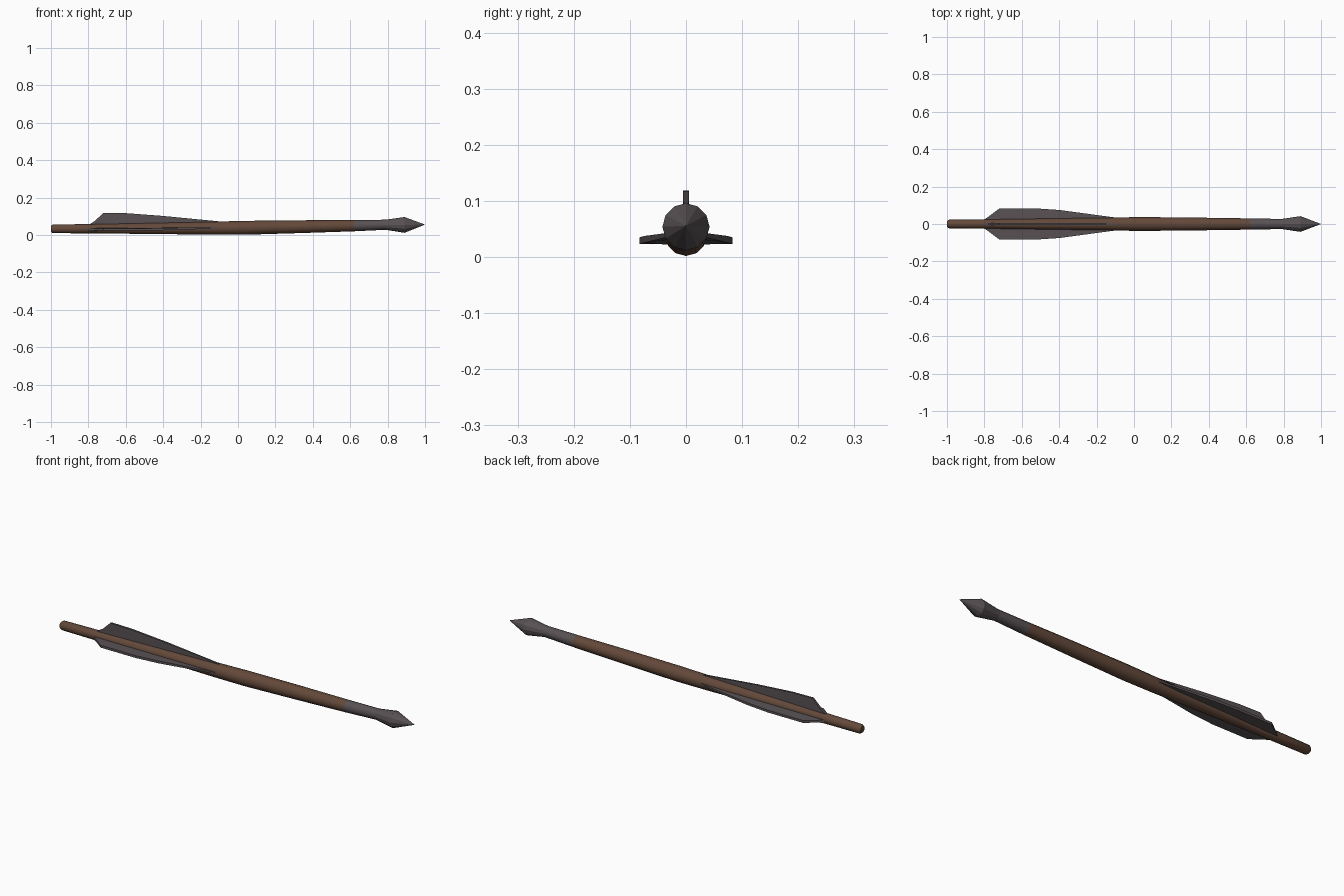
import bpy, bmesh, math

if "Cube" in bpy.data.objects:
    bpy.data.objects.remove(bpy.data.objects["Cube"])

def material(name, rgb):
    m = bpy.data.materials.new(name)
    m.diffuse_color = (*rgb, 1)
    m.use_nodes = True
    m.node_tree.nodes["Principled BSDF"].inputs["Base Color"].default_value = m.diffuse_color
    return m

wood = material("brown wood", (0.125, 0.066, 0.042))
grey = material("dark grey", (0.098, 0.083, 0.089))

def finish(name, bm, mat, smooth):
    bmesh.ops.recalc_face_normals(bm, faces=bm.faces)
    me = bpy.data.meshes.new(name)
    bm.to_mesh(me)
    bm.free()
    me.materials.append(mat)
    ob = bpy.data.objects.new(name, me)
    bpy.context.collection.objects.link(ob)
    if smooth:
        bpy.ops.object.select_all(action='DESELECT')
        ob.select_set(True)
        bpy.context.view_layer.objects.active = ob
        bpy.ops.object.shade_smooth_by_angle(angle=math.radians(35))
    return ob

def rod(name, stations, mat, sides=12, smooth=True):
    """Loft rings given as (x, centre z, radius) along x."""
    bm = bmesh.new()
    rings = []
    for x, cz, r in stations:
        if r == 0:
            rings.append([bm.verts.new((x, 0, cz))] * sides)
        else:
            rings.append([bm.verts.new((x, r * math.cos(2 * math.pi * i / sides),
                                        cz + r * math.sin(2 * math.pi * i / sides)))
                          for i in range(sides)])
    for a, b in zip(rings, rings[1:]):
        for i in range(sides):
            j = (i + 1) % sides
            loop = [a[i], a[j], b[j], b[i]]
            bm.faces.new(list(dict.fromkeys(loop)))
    for ring in (rings[0], rings[-1]):
        if len(set(ring)) > 2:
            bm.faces.new(ring)
    return finish(name, bm, mat, smooth)

def fin(name, outline, side):
    """Thin feather vane; side 0 = upright, +1/-1 = sideways."""
    bm = bmesh.new()
    layers = []
    for s in (-1, 1):
        layer = []
        for x, h, t in outline:
            if side:
                cz = 0.029 + 0.01 * max(0, (x + 0.5) / 0.4)
                co = (x, side * h, cz + s * t)
            else:
                co = (x, s * t, h)
            layer.append(bm.verts.new(co))
        layers.append(layer)
        bm.faces.new(layer)
    a, b = layers
    for i in range(len(a)):
        j = (i + 1) % len(a)
        bm.faces.new((a[i], a[j], b[j], b[i]))
    finish(name, bm, grey, False)

# wooden shaft, slightly swollen in the middle
rod("shaft", [(-1.0, 0.033, 0.016), (-0.99, 0.033, 0.023), (-0.78, 0.034, 0.025),
              (-0.12, 0.037, 0.035), (0.05, 0.039, 0.037), (0.35, 0.045, 0.034),
              (0.62, 0.050, 0.030)], wood)

# metal socket and flared faceted point
rod("socket", [(0.62, 0.050, 0.030), (0.79, 0.055, 0.027)], grey)
rod("arrowhead", [(0.79, 0.055, 0.027), (0.89, 0.054, 0.042), (1.0, 0.056, 0)],
    grey, smooth=False)

# feathers: (x, distance, half thickness)
fin("top_feather", [(-0.80, 0.04, 0.006), (-0.79, 0.06, 0.006), (-0.765, 0.075, 0.006),
                    (-0.72, 0.119, 0.005), (-0.60, 0.117, 0.005), (-0.40, 0.102, 0.005),
                    (-0.10, 0.073, 0.004), (-0.10, 0.04, 0.004)], 0)
for label, s in (("left", 1), ("right", -1)):
    fin(label + "_feather", [(-0.80, 0.0, 0.007), (-0.80, 0.024, 0.007), (-0.77, 0.045, 0.006),
                             (-0.72, 0.083, 0.006), (-0.52, 0.083, 0.006), (-0.40, 0.075, 0.006),
                             (-0.11, 0.036, 0.004), (-0.11, 0.0, 0.004)], s)
